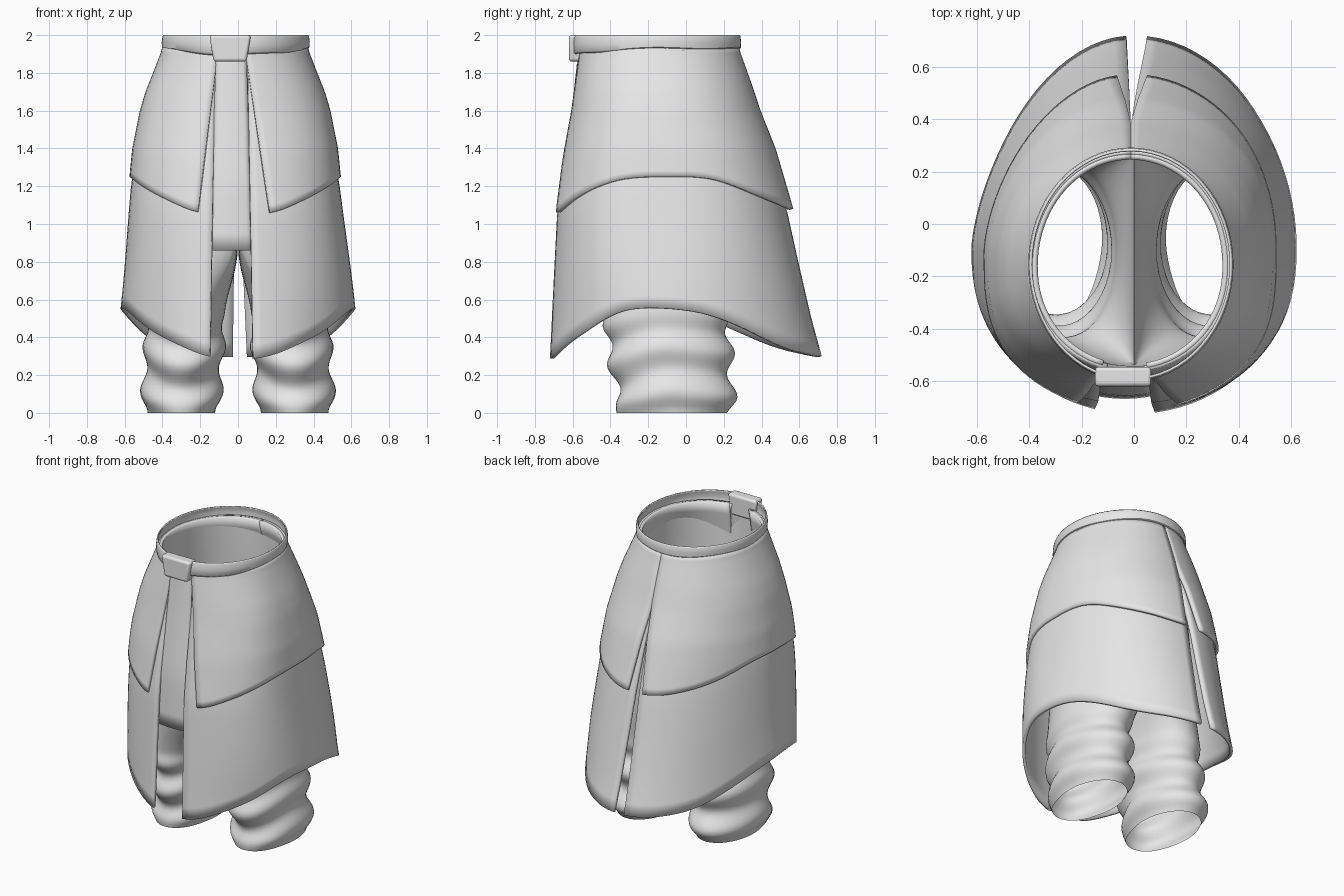
import bpy
from math import sin, cos, pi, asin, radians

if "Cube" in bpy.data.objects:
    bpy.data.objects.remove(bpy.data.objects["Cube"], do_unlink=True)

mat = bpy.data.materials.new("grey_cloth")
mat.use_nodes = True
mat.diffuse_color = (0.8, 0.8, 0.8, 1)
mat.node_tree.nodes["Principled BSDF"].inputs["Base Color"].default_value = (0.8, 0.8, 0.8, 1)


def lerp(a, b, f):
    return a + (b - a) * f


def table(pts, x):
    """Piecewise linear lookup; each point is (key, value)."""
    if x <= pts[0][0]:
        return pts[0][1]
    for (a, va), (b, vb) in zip(pts, pts[1:]):
        if x <= b:
            return lerp(va, vb, (x - a) / (b - a))
    return pts[-1][1]


def soft_table(pts, x, reach=.07):
    """Lookup averaged over a short span, so corners come out rounded."""
    return sum(table(pts, x + reach * k) for k in (-2, -1, 0, 1, 2)) / 5


def smooth(f):
    f = min(1, max(0, f))
    return f * f * (3 - 2 * f)


def sheet(name, rows, closed=False, thick=0, skip=None):
    """Surface through rows of points running top to bottom, each counterclockwise."""
    n = len(rows[0])
    verts = [p for r in rows for p in r]
    faces = []
    for r in range(len(rows) - 1):
        for c in range(n if closed else n - 1):
            if skip and skip(r, c):
                continue
            d = (c + 1) % n
            faces.append((r * n + c, r * n + n + c, r * n + n + d, r * n + d))
    me = bpy.data.meshes.new(name)
    me.from_pydata(verts, [], faces)
    me.materials.append(mat)
    ob = bpy.data.objects.new(name, me)
    bpy.context.collection.objects.link(ob)
    bpy.context.view_layer.objects.active = ob
    for o in bpy.context.selected_objects:
        o.select_set(False)
    ob.select_set(True)
    bpy.ops.object.shade_smooth_by_angle(angle=radians(40))
    if thick:
        m = ob.modifiers.new("thickness", "SOLIDIFY")
        m.thickness, m.offset = thick, -1
    return ob


# Skirt outlines by height: half width, front y, back y; hem height by angle from the front
UPPER = dict(
    width=[(1.06, .575), (1.25, .56), (1.4, .545), (1.6, .505), (1.7, .475), (1.8, .435), (1.93, .385)],
    front=[(1.07, -.71), (1.35, -.665), (1.6, -.615), (1.93, -.565)],
    back=[(1.07, .575), (1.4, .475), (1.6, .395), (1.75, .345), (1.93, .28)],
    hem=[(.36, 1.055), (.6, 1.11), (1.05, 1.2), (1.4, 1.25), (1.88, 1.25), (2.13, 1.2), (2.43, 1.14), (2.9, 1.08)])
LOWER = dict(
    width=[(.3, .645), (.57, .62), (1.2, .553), (1.4, .52), (1.6, .48), (1.8, .415), (1.93, .372)],
    front=[(.29, -.725), (1.07, -.685), (1.35, -.645), (1.6, -.6), (1.93, -.555)],
    back=[(.3, .72), (.5, .665), (.8, .595), (1.07, .535), (1.4, .445), (1.6, .37), (1.93, .265)],
    hem=[(.22, .285), (.87, .45), (1.06, .51), (1.33, .56), (1.69, .55), (1.94, .51),
         (2.23, .42), (2.48, .34), (2.9, .3)])


def centre_x(z):
    return -.015 * smooth((z - .6) / .7)


def on_skirt(shape, t, z, side):
    w, f, b = (table(shape[k], z) for k in ("width", "front", "back"))
    flare = 1 - smooth((z - 1) / .9)
    yc = lerp(-.16, -.1, flare)
    # Full front corners at mid height; the back is slightly pointed, more on the right
    full = max(0, 1 - ((z - 1.2) / .8) ** 2)
    if cos(t) > 0:
        y = yc - (yc - f) * cos(t) ** (1 - .33 * full)
    elif side > 0:
        y = yc + (b - yc) * (-cos(t)) ** (1 + .07 * flare - .2 * full)
    else:
        y = yc + (b - yc) * (-cos(t)) ** (1 + .25 * flare + .1 * (1 - smooth((z - .3) / .6)))
    return (centre_x(z) + side * w * sin(t), y, z)


def panel(name, shape, side, front_edge, back_edge, top=1.94, rows_n=22, cols=40):
    """Half skirt; edges give x at the top and at the hem."""
    rows = []
    for i in range(rows_n + 1):
        v = i / rows_n
        z_f = lerp(top, shape["hem"][0][1], v)
        z_b = lerp(top, shape["hem"][-1][1], v)
        xf = lerp(*front_edge, v) - centre_x(z_f)
        slit = max(0, (1.62 - z_b) / (1.62 - shape["hem"][-1][1]))
        xb = lerp(*back_edge, slit) - centre_x(z_b)
        t0 = asin(side * xf / table(shape["width"], z_f))
        t1 = pi - asin(side * xb / table(shape["width"], z_b))
        row = []
        for j in range(cols + 1):
            t = lerp(t0, t1, j / cols)
            row.append(on_skirt(shape, t, lerp(top, soft_table(shape["hem"], t), v), side))
        rows.append(row if side > 0 else row[::-1])
    return sheet(name, rows, thick=.02)


panel("upper_skirt_left", UPPER, 1, (.035, .17), (-.012, .05))
panel("upper_skirt_right", UPPER, -1, (-.105, -.215), (-.012, -.065))
panel("lower_skirt_left", LOWER, 1, (.05, .08), (-.012, .05))
panel("lower_skirt_right", LOWER, -1, (-.12, -.15), (-.012, -.03))

# Hanging front cloth
rows = []
for i in range(13):
    v = i / 12
    z, half = lerp(1.94, .86, v), lerp(.08, .112, v)
    y = table([(.86, -.668), (1.2, -.658), (1.6, -.605), (1.92, -.57)], z)
    rows.append([(-.036 + half * u / 4, y + .012 * (u / 4) ** 2, z) for u in range(-4, 5)])
sheet("front_cloth", rows, thick=.015)

# Waist belt, dipping toward the front
rows = []
for v, grow in ((0, .004), (.1, .008), (.5, .012), (.9, .01), (1, .002)):
    row = []
    for j in range(64):
        t = 2 * pi * j / 64
        low = 1.925 - .03 * max(0, cos(t)) ** 2 + .004 * sin(5 * t)
        row.append((-.012 + (.38 + grow) * sin(t), -.155 - (.435 + grow) * cos(t), lerp(2, low, v)))
    rows.append(row)
sheet("belt", rows, closed=True, thick=.008)

# Belt knot: rounded block over the front of the belt
bpy.ops.mesh.primitive_cube_add(size=1, location=(-.042, -.583, 1.93))
knot = bpy.context.object
knot.name = "belt_knot"
knot.data.materials.append(mat)
for vert in knot.data.vertices:
    vert.co.x *= .22 if vert.co.z > 0 else .175
    vert.co.y *= .075
    vert.co.z *= .14
bev = knot.modifiers.new("soft_edges", "BEVEL")
bev.width, bev.segments = .015, 3
bpy.ops.object.shade_smooth_by_angle(angle=radians(40))

# Trousers: one leg joined to half of the seat, then mirrored
OUT, INN = 30, 14
SEAT = 1.0


def trouser_ring(z):
    b = smooth((z - .45) / (SEAT - .45))
    up = smooth((z - SEAT) / .9)
    w, f, k = lerp(.45, .375, up), lerp(-.54, -.565, up), lerp(.3, .272, up)
    yc, ry = (f + k) / 2, (k - f) / 2
    fade = 1 - smooth((z - .38) / .2)
    lift = smooth(z / .5)
    ring = []
    for i in range(OUT + INN):
        outer = i <= OUT
        if outer:
            u = i / OUT
            a = lerp(-2 * pi / 3, 2 * pi / 3, u)
            seat = (w * sin(pi * u), yc - ry * cos(pi * u))
            sag = 0
        else:
            u = (i - OUT) / INN
            a = lerp(2 * pi / 3, 4 * pi / 3, u)
            seat = (0, yc + ry * cos(pi * u))
            sag = -.1 * sin(pi * u) * b
        # Sagging folds that droop at the front of the leg
        droop = 2.9 * max(0, -sin(a)) ** 1.8 + .9 * max(0, sin(a))
        fold = cos(2 * pi * (z - .12) / .23 + droop)
        s = 1 + .08 * fade * fold - .05 * (1 - smooth(z / .08))
        leg = (.3 - .02 * lift + .205 * s * cos(a), -.055 - .045 * lift + (.305 + .022 * lift) * s * sin(a))
        ring.append((lerp(leg[0], seat[0], b), lerp(leg[1], seat[1], b), z + sag))
    return ring


heights = [1.92, 1.7, 1.45, 1.2] + [SEAT * (1 - i / 50) for i in range(51)]
trousers = sheet("trousers", [trouser_ring(z) for z in heights], closed=True,
                 skip=lambda r, c: r < 4 and c >= OUT)
mir = trousers.modifiers.new("mirror", "MIRROR")
mir.use_axis[0] = True
mir.merge_threshold = .002
